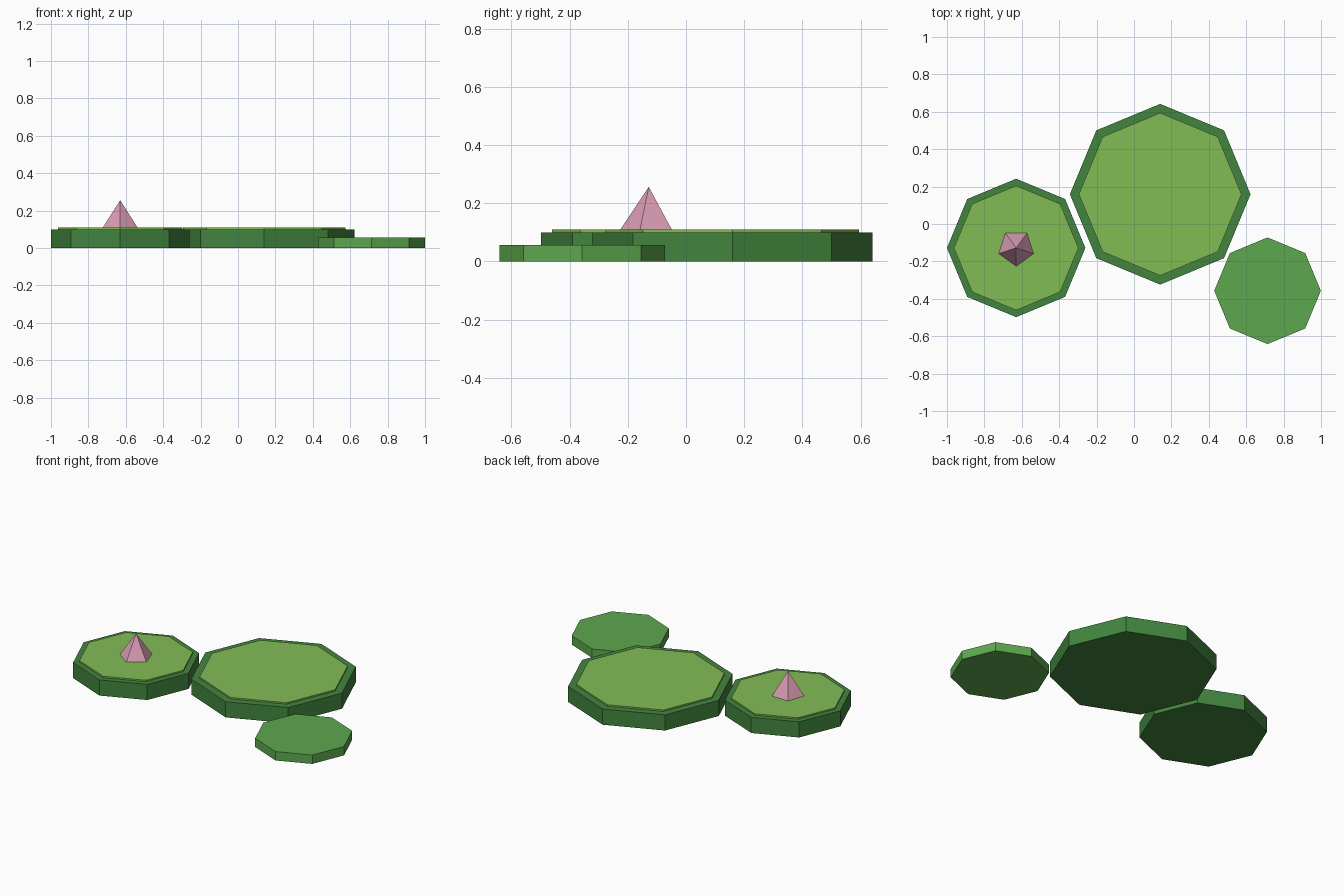
import bpy
import math

if "Cube" in bpy.data.objects:
    bpy.data.objects.remove(bpy.data.objects["Cube"])


def material(name, r, g, b):
    """Flat material from 8-bit sRGB values."""
    def lin(c):
        c /= 255
        return c / 12.92 if c <= 0.04045 else ((c + 0.055) / 1.055) ** 2.4
    m = bpy.data.materials.new(name)
    m.diffuse_color = (lin(r), lin(g), lin(b), 1)
    m.use_nodes = True
    m.node_tree.nodes["Principled BSDF"].inputs["Base Color"].default_value = m.diffuse_color
    return m


DARK = material("dark_green", 66, 133, 62)
MID = material("mid_green", 93, 168, 78)
LIGHT = material("light_green", 130, 188, 86)
PINK = material("pink", 218, 156, 180)


def prism(name, x, y, r1, r2, z0, z1, sides, mat, turn):
    """Upright prism or cone, with one corner turned to the given angle."""
    bpy.ops.mesh.primitive_cone_add(
        vertices=sides, radius1=r1, radius2=r2, depth=z1 - z0,
        location=(x, y, (z0 + z1) / 2))
    ob = bpy.context.object
    ob.name = name
    # the first corner of the primitive points to +y
    ob.rotation_euler.z = turn
    ob.data.materials.append(mat)
    return ob


# Two thick pads, each with a dark rim and a thin light top plate
for name, x, y, r, inner in (("large_pad", 0.14, 0.159, 0.483, 0.435),
                             ("medium_pad", -0.63, -0.128, 0.37, 0.333)):
    prism(name, x, y, r, r, 0, 0.1, 8, DARK, 0)
    prism(name + "_top", x, y, inner, inner, 0.1, 0.109, 8, LIGHT, 0)

# Thin plain pad
prism("small_pad", 0.714, -0.357, 0.285, 0.285, 0, 0.057, 8, MID, 0)

# Flower bud on the medium pad, one corner facing the front
prism("flower_bud", -0.63, -0.128, 0.098, 0, 0.109, 0.256, 5, PINK, math.pi)
